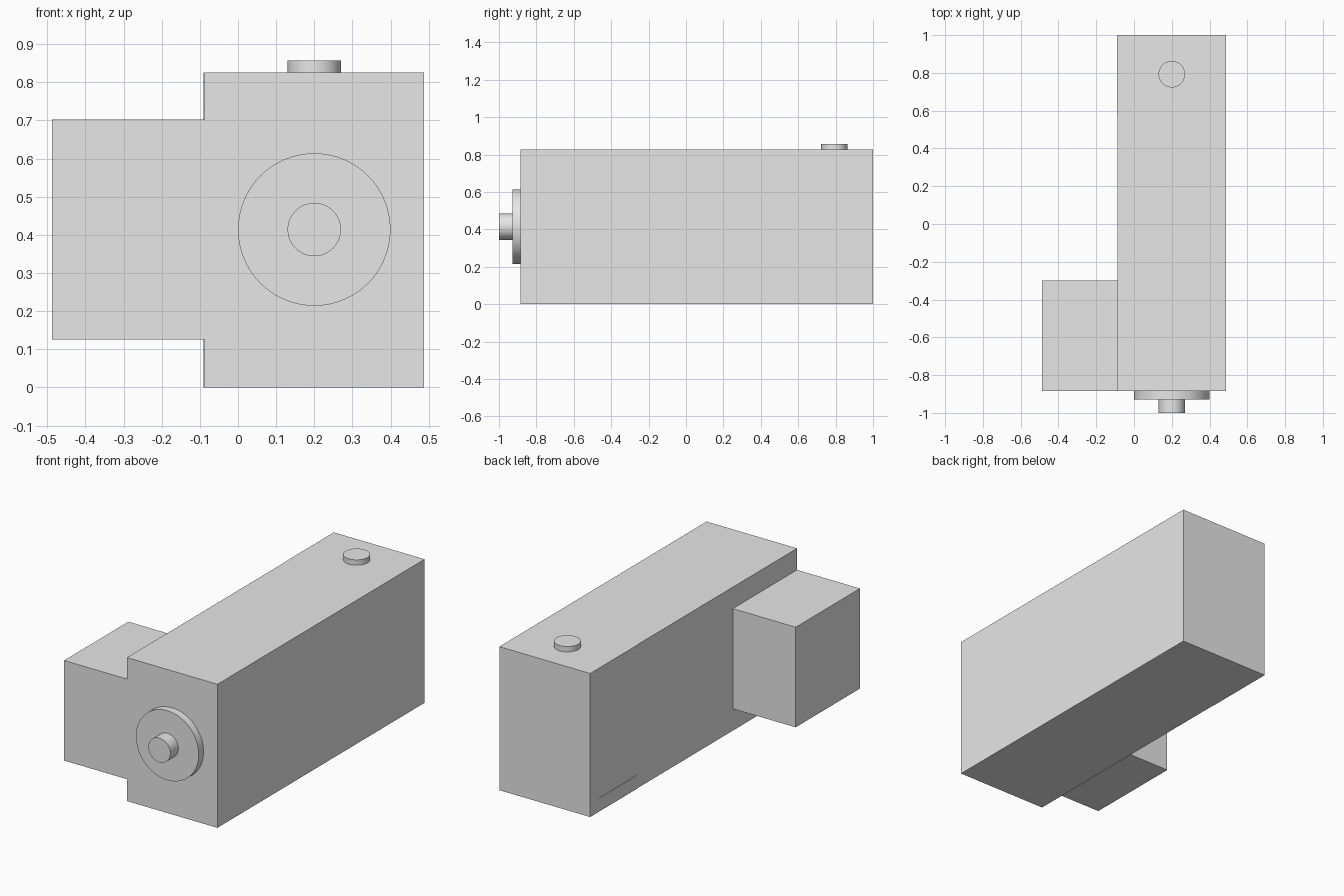
import bpy
import math

cube = bpy.data.objects.get("Cube")
if cube:
    bpy.data.objects.remove(cube, do_unlink=True)

# Single grey finish
GREY = (0.8, 0.8, 0.8, 1.0)
grey = bpy.data.materials.new("light_grey")
grey.use_nodes = True
grey.diffuse_color = GREY
grey.node_tree.nodes["Principled BSDF"].inputs["Base Color"].default_value = GREY


def finish(name):
    obj = bpy.context.object
    obj.name = name
    obj.data.materials.append(grey)
    return obj


def box(name, x, y, z):
    """Box from (low, high) ranges on each axis."""
    spans = (x, y, z)
    bpy.ops.mesh.primitive_cube_add(size=1, location=[(a + b) / 2 for a, b in spans])
    obj = finish(name)
    for v in obj.data.vertices:
        for i, (a, b) in enumerate(spans):
            v.co[i] *= b - a
    return obj


def disc(name, radius, depth, location, rotation=(0, 0, 0)):
    bpy.ops.mesh.primitive_cylinder_add(vertices=64, radius=radius, depth=depth,
                                        location=location, rotation=rotation)
    obj = finish(name)
    bpy.ops.object.shade_smooth_by_angle(angle=math.radians(40))
    return obj


FRONT, BACK = -0.884, 1.0
SIDE, LEFT = -0.088, 0.488
TOP = 0.826
AXIS_X, AXIS_Z = 0.2, 0.414

# Main housing and the side compartment flush with its front
box("main_housing", (SIDE, LEFT), (FRONT, BACK), (0, TOP))
box("side_compartment", (-0.488, SIDE), (FRONT, -0.3), (0.126, 0.702))

# Thin three-sided frame around the rear side panel
rim = (SIDE - 0.002, SIDE)
box("frame_top", rim, (0.57, BACK), (0.74, TOP))
box("frame_bottom", rim, (0.57, BACK), (0, 0.077))
box("frame_back", rim, (0.914, BACK), (0.077, 0.74))

# Front lens: wide ring and narrow barrel, both pointing forward
forward = (math.pi / 2, 0, 0)
RING = -0.928
disc("lens_ring", 0.2, FRONT - RING, (AXIS_X, (FRONT + RING) / 2, AXIS_Z), forward)
disc("lens_barrel", 0.07, RING + 1, (AXIS_X, (RING - 1) / 2, AXIS_Z), forward)

# Button on top near the back
disc("top_button", 0.07, 0.031, (AXIS_X, 0.793, TOP + 0.0155))
